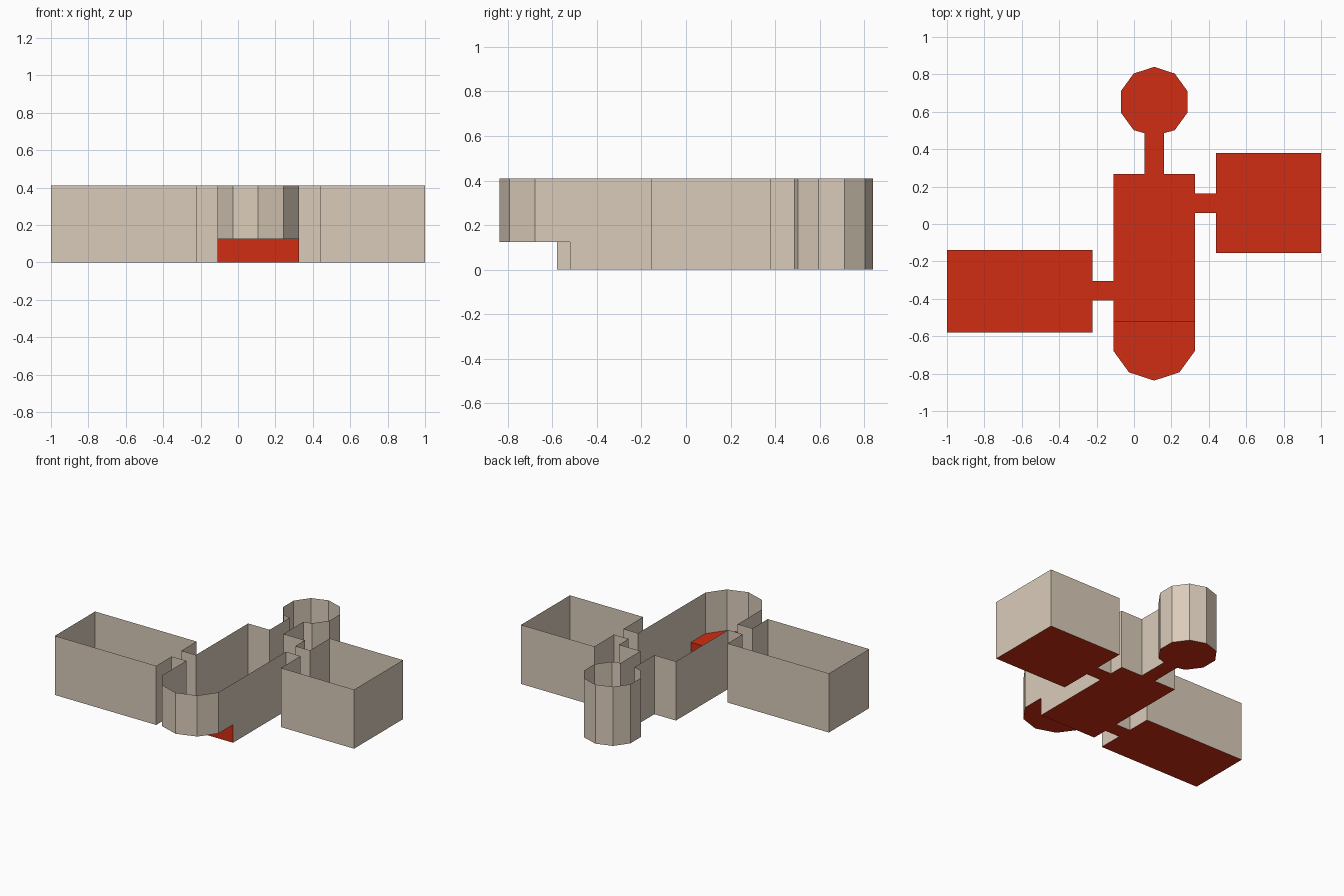
import bpy, math

if "Cube" in bpy.data.objects:
    bpy.data.objects.remove(bpy.data.objects["Cube"])

H = 0.41        # wall height
STEP = 0.125    # raised apse floor
CX = 0.108      # axis of hall, apse and tower


def material(name, rgb):
    m = bpy.data.materials.new(name)
    m.diffuse_color = (*rgb, 1)
    m.use_nodes = True
    m.node_tree.nodes["Principled BSDF"].inputs["Base Color"].default_value = m.diffuse_color
    return m


STONE = material("stone_wall", (0.70, 0.60, 0.49))
RED = material("red_floor", (0.64, 0.026, 0.006))


def add_mesh(name, verts, faces, mat):
    me = bpy.data.meshes.new(name)
    me.from_pydata(verts, [], faces)
    me.materials.append(mat)
    ob = bpy.data.objects.new(name, me)
    bpy.context.collection.objects.link(ob)


def wall(name, pts, z0=0.0, z1=H, mat=STONE):
    """Thin upright sheet along an open line of plan points."""
    n = len(pts)
    verts = [(x, y, z) for z in (z0, z1) for x, y in pts]
    add_mesh(name, verts, [(i, i + 1, n + i + 1, n + i) for i in range(n - 1)], mat)


def floor(name, pts, z=0.0):
    add_mesh(name, [(x, y, z) for x, y in pts], [tuple(range(len(pts)))], RED)


def rect(x0, x1, y0, y1):
    return [(x0, y0), (x1, y0), (x1, y1), (x0, y1)]


def decagon(cy, r, first, last):
    """Decagon corners, counted counter-clockwise from the lowest one."""
    return [(CX + r * math.sin(math.radians(36 * i)), cy - r * math.cos(math.radians(36 * i)))
            for i in range(first, last + 1)]


# Plan lines: hall, doorways and side rooms
hx0, hx1, hy0, hy1 = -0.11, 0.326, -0.52, 0.268
wy0, wy1 = -0.41, -0.305      # west passage
ey0, ey1 = 0.06, 0.163        # east passage
nx0, nx1 = 0.055, 0.161       # north passage
wx, ex, ny = -0.222, 0.438, 0.486

# Hall walls, left open at each passage
wall("hall_west_wall_front", [(hx0, hy0), (hx0, wy0)])
wall("hall_west_wall_back", [(hx0, wy1), (hx0, hy1), (nx0, hy1)])
wall("hall_east_wall_back", [(nx1, hy1), (hx1, hy1), (hx1, ey1)])
wall("hall_east_wall_front", [(hx1, ey0), (hx1, hy0)])
floor("hall_floor", rect(hx0, hx1, hy0, hy1))

# Raised apse with red riser
apse = [(hx0, hy0)] + decagon(-0.608, 0.229, -2, 2) + [(hx1, hy0)]
wall("apse_wall", apse, STEP, H)
floor("apse_floor", apse, STEP)
wall("apse_riser", [(hx0, hy0), (hx1, hy0)], 0, STEP, RED)

# West room and passage
wall("west_room_wall", [(wx, wy1), (wx, -0.138), (-1, -0.138), (-1, -0.58), (wx, -0.58), (wx, wy0)])
floor("west_room_floor", rect(-1, wx, -0.58, -0.138))
for i, y in enumerate((wy0, wy1)):
    wall(f"west_passage_wall_{i}", [(wx, y), (hx0, y)])
floor("west_passage_floor", rect(wx, hx0, wy0, wy1))

# East room and passage
wall("east_room_wall", [(ex, ey0), (ex, -0.156), (1, -0.156), (1, 0.38), (ex, 0.38), (ex, ey1)])
floor("east_room_floor", rect(ex, 1, -0.156, 0.38))
for i, y in enumerate((ey0, ey1)):
    wall(f"east_passage_wall_{i}", [(hx1, y), (ex, y)])
floor("east_passage_floor", rect(hx1, ex, ey0, ey1))

# Ten-sided north tower and passage
tower = [(nx1, ny)] + decagon(0.653, 0.187, 1, 9) + [(nx0, ny)]
wall("tower_wall", tower)
floor("tower_floor", tower)
for i, x in enumerate((nx0, nx1)):
    wall(f"north_passage_wall_{i}", [(x, hy1), (x, ny)])
floor("north_passage_floor", rect(nx0, nx1, hy1, ny))
